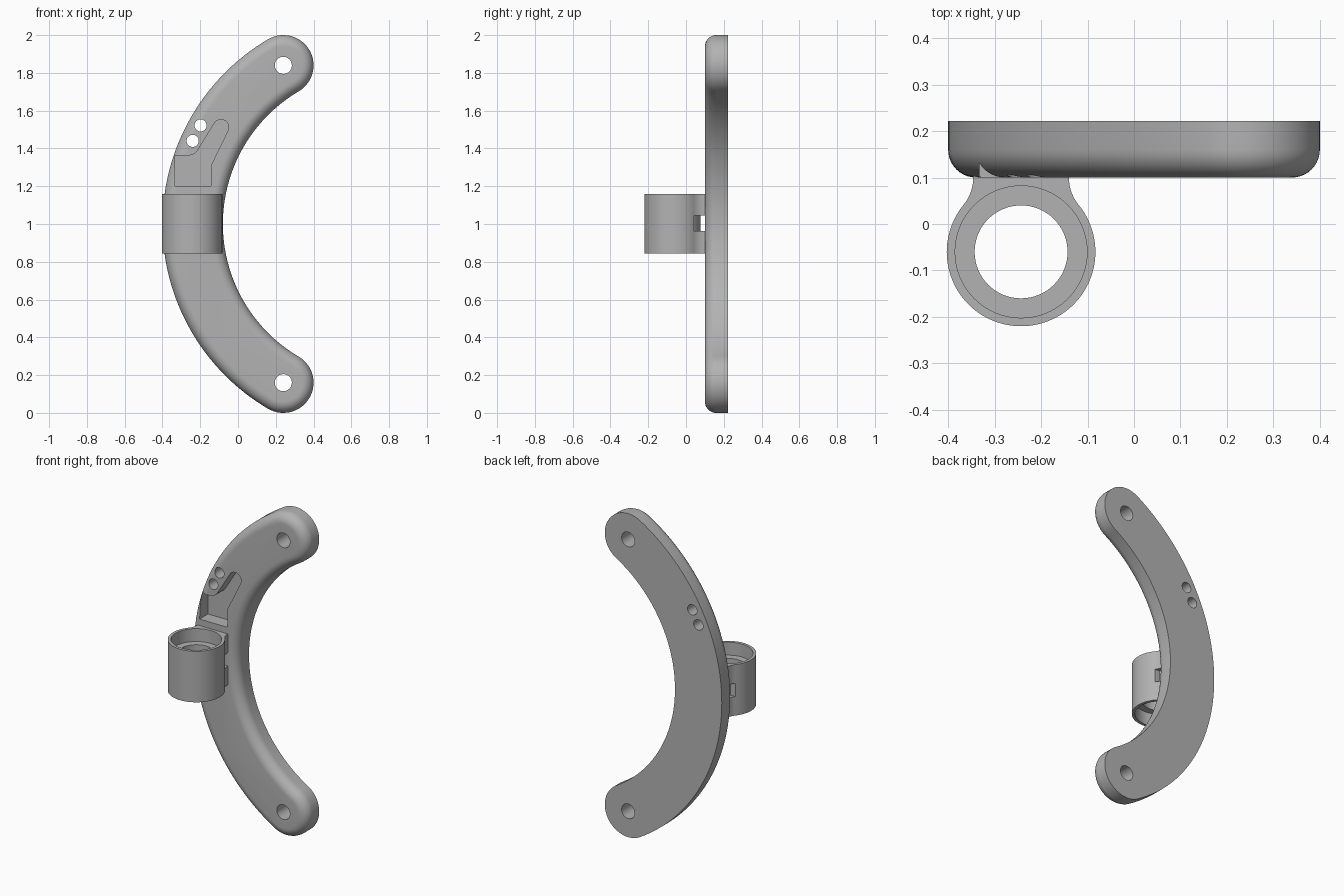
import bpy, bmesh
from math import sin, cos, pi, atan2, hypot

if "Cube" in bpy.data.objects:
    bpy.data.objects.remove(bpy.data.objects["Cube"])

grey = bpy.data.materials.new("plain grey")
grey.use_nodes = True
GREY = (0.45, 0.45, 0.45, 1)
grey.diffuse_color = GREY
grey.node_tree.nodes["Principled BSDF"].inputs["Base Color"].default_value = GREY


def arc(cx, cy, r, a, b, n):
    return [(cx + r * cos(a + (b - a) * i / n), cy + r * sin(a + (b - a) * i / n)) for i in range(n + 1)]


def loft(name, loops):
    """Skin a stack of matching 3D outlines and cap both ends."""
    bm = bmesh.new()
    rows = [[bm.verts.new(p) for p in loop] for loop in loops]
    n = len(rows[0])
    for lo, hi in zip(rows, rows[1:]):
        for i in range(n):
            bm.faces.new((lo[i], lo[(i + 1) % n], hi[(i + 1) % n], hi[i]))
    bm.faces.new(rows[0][::-1])
    bm.faces.new(rows[-1])
    bmesh.ops.recalc_face_normals(bm, faces=bm.faces)
    mesh = bpy.data.meshes.new(name)
    bm.to_mesh(mesh)
    bm.free()
    mesh.materials.append(grey)
    ob = bpy.data.objects.new(name, mesh)
    bpy.context.collection.objects.link(ob)
    return ob


def along_y(name, outline, y0, y1):
    return loft(name, [[(x, y, z) for x, z in outline] for y in (y0, y1)])


def along_z(name, outline, z0, z1):
    return loft(name, [[(x, y, z) for x, y in outline] for z in (z0, z1)])


def circle(cx, cy, r, n=64):
    return arc(cx, cy, r, 0, 2 * pi, n)[:-1]


def cut(ob, cutter):
    mod = ob.modifiers.new("cut", 'BOOLEAN')
    mod.operation, mod.solver, mod.object = 'DIFFERENCE', 'EXACT', cutter
    bpy.context.view_layer.objects.active = ob
    bpy.ops.object.modifier_apply(modifier=mod.name)
    bpy.data.objects.remove(cutter)


def smooth(ob):
    bpy.ops.object.select_all(action='DESELECT')
    ob.select_set(True)
    bpy.context.view_layer.objects.active = ob
    bpy.ops.object.shade_smooth_by_angle(angle=0.5)


# Curved arm: an arc of constant width with round ends and a rounded front edge
FRONT, BACK, HALF, FILLET = 0.1, 0.222, 0.16, 0.06
END_X, END_Z, ARC_X, ARC_R = 0.24, 0.84, 0.735, 0.975
a0 = atan2(END_Z, END_X - ARC_X)
a1 = 2 * pi - a0


def arm_outline(h):
    pts = arc(ARC_X, 1, ARC_R + h, a0, a1, 64)
    pts += arc(END_X, 1 - END_Z, h, a1, a1 + pi, 28)[1:-1]
    pts += arc(ARC_X, 1, ARC_R - h, a1, a0, 64)
    pts += arc(END_X, 1 + END_Z, h, a0 - pi, a0, 28)[1:-1]
    return pts


levels = [(BACK, HALF)]
for i in range(11):
    t = i / 10 * pi / 2
    levels.append((FRONT + FILLET * (1 - sin(t)), HALF - FILLET * (1 - cos(t))))
arm = loft("curved_arm", [[(x, y, z) for x, z in arm_outline(h)] for y, h in levels])

# Screw holes at the ends and the pair of small holes
for x, z, r in ((END_X, 1 + END_Z, 0.045), (END_X, 1 - END_Z, 0.045),
                (-0.24, 1.44, 0.032), (-0.198, 1.522, 0.032)):
    cut(arm, along_y("hole_cutter", circle(x, z, r, 40), 0, 0.3))

# Pocket with a slanted round-ended channel
pocket = [(-0.333, 1.2), (-0.143, 1.2), (-0.143, 1.31)]
pocket += arc(-0.09, 1.512, 0.041, -0.46, pi - 0.52, 16)
pocket += [(-0.203, 1.407), (-0.215, 1.387), (-0.233, 1.37), (-0.257, 1.363), (-0.333, 1.363)]
cut(arm, along_y("pocket_cutter", pocket, 0, 0.182))
smooth(arm)

# Collar: a ring whose neck flares into the arm with tangent fillets
CX, CY, R, NECK = -0.243, -0.06, 0.16, 0.103
rise = FRONT - CY
flare = (R * R - NECK * NECK - rise * rise) / (2 * (NECK - R))
fx = NECK + flare
ta = atan2(rise, fx)
right = arc(CX + fx, FRONT, flare, pi, pi + ta, 12)
left = [(2 * CX - x, y) for x, y in right[::-1]]
ring = arc(CX, CY, R, ta, -pi - ta, 72)[1:-1]
top = [(CX - NECK, FRONT + 0.004), (CX + NECK, FRONT + 0.004)]
LOW, HIGH, STEP = 0.845, 1.16, 0.08
collar = along_z("ring_collar", right + ring + left + top, LOW, HIGH)

# Bore, with a wider step at each end
cut(collar, along_z("bore_cutter", circle(CX, CY, 0.1), LOW - 0.1, HIGH + 0.1))
cut(collar, along_z("step_cutter", circle(CX, CY, 0.142), HIGH - STEP, HIGH + 0.1))
cut(collar, along_z("step_cutter", circle(CX, CY, 0.142), LOW - 0.1, LOW + STEP))

# Strap slot through the neck, curving over the ring
SLOT_R, slot_y = 0.137, 0.042
sa = atan2(slot_y - CY, (SLOT_R ** 2 - (slot_y - CY) ** 2) ** 0.5)
slot = arc(CX, CY, SLOT_R, sa, pi - sa, 32)
slot = [(CX + 0.2, slot_y)] + slot + [(CX - 0.2, slot_y), (CX - 0.2, FRONT), (CX + 0.2, FRONT)]
cut(collar, along_z("slot_cutter", slot, 0.962, 1.044))
smooth(collar)
